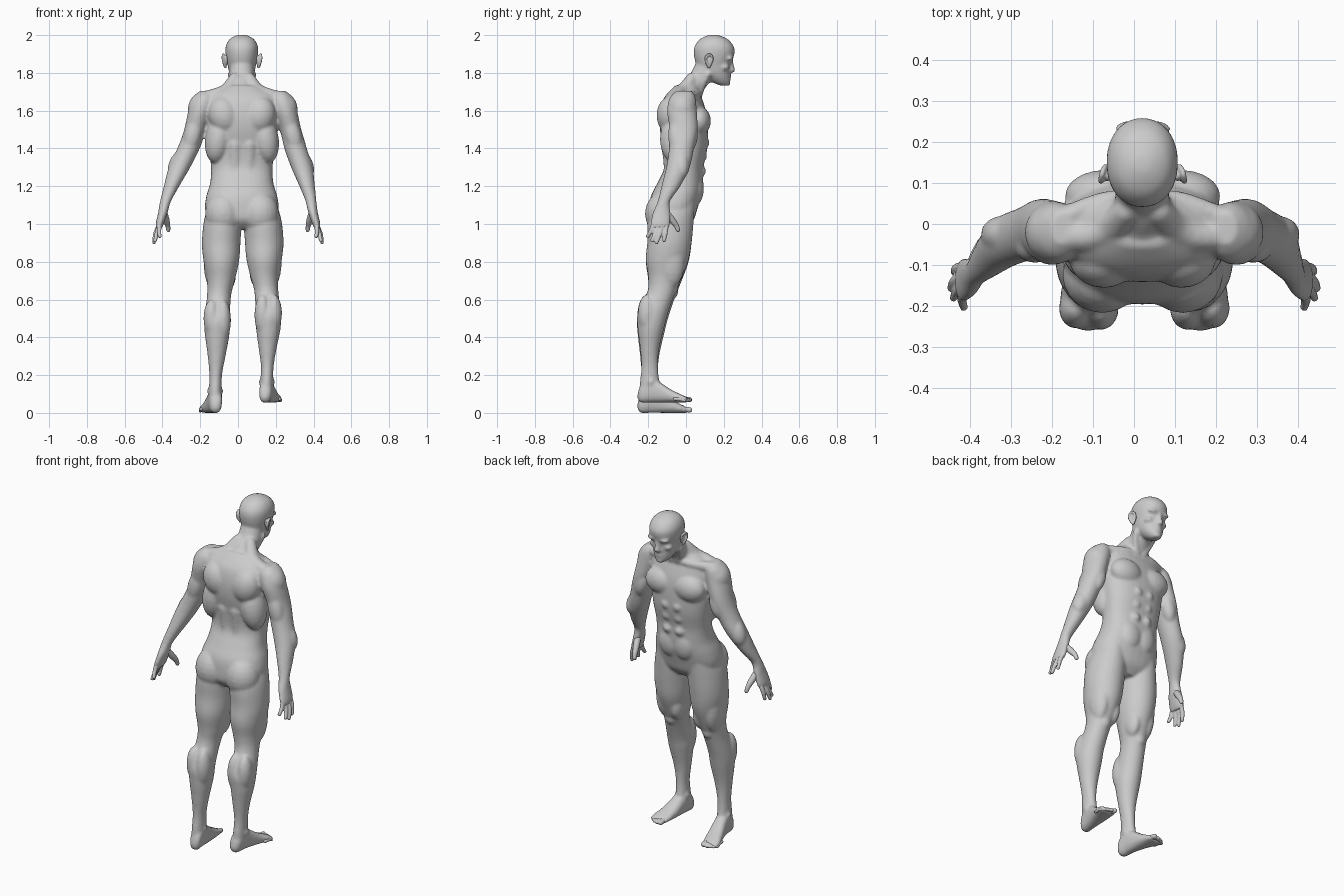
import bpy, bmesh
from math import cos, sin, tau, copysign
from mathutils import Vector, Matrix

SIDES = (-1, 1)


def unit_ball(u, v):
    """Vertices and faces of a unit ball, made once and reused."""
    bm = bmesh.new()
    bmesh.ops.create_uvsphere(bm, u_segments=u, v_segments=v, radius=1)
    bm.verts.index_update()
    data = [p.co.copy() for p in bm.verts], [[p.index for p in f.verts] for f in bm.faces]
    bm.free()
    return data


BALL, BEAD = unit_ball(20, 12), unit_ball(10, 6)


def spline(rows, sub=5):
    """Catmull-Rom interpolation of rows of numbers."""
    r = [Vector(x) for x in rows]
    out = []
    for i in range(len(r) - 1):
        a, b, c, d = r[max(i - 1, 0)], r[i], r[i + 1], r[min(i + 2, len(r) - 1)]
        for k in range(sub):
            t = k / sub
            out.append(0.5 * (2 * b + (c - a) * t + (2 * a - 5 * b + 4 * c - d) * t * t
                              + (3 * b - a - 3 * c + d) * t ** 3))
    return out + [r[-1]]


def loft(mesh, rows, place, axis='Z', power=2.0, n=32):
    """Skin rounded sections; row = (station, x0, x1, low, high)."""
    verts, faces = mesh
    start = len(verts)
    sections = spline(rows)
    for s, x0, x1, a0, a1 in sections:
        for k in range(n):
            c, d = cos(tau * k / n), sin(tau * k / n)
            x = (x0 + x1) / 2 + (x1 - x0) / 2 * copysign(abs(c) ** (2 / power), c)
            a = (a0 + a1) / 2 + (a1 - a0) / 2 * copysign(abs(d) ** (2 / power), d)
            verts.append(place(x, a, s) if axis == 'Z' else place(x, s, a))
    for i in range(len(sections) - 1):
        p = start + i * n
        for k in range(n):
            j = (k + 1) % n
            faces.append([p + k, p + j, p + n + j, p + n + k])
    faces.append([start + k for k in reversed(range(n))])
    faces.append([len(verts) - n + k for k in range(n)])


def blob(mesh, pos, rad, rot=None, ball=BALL):
    verts, faces = mesh
    m = Matrix.Translation(pos)
    if rot:
        m = m @ Matrix.Rotation(rot[0], 4, rot[1])
    m = m @ Matrix.Diagonal((*rad, 1))
    start = len(verts)
    verts.extend(m @ v for v in ball[0])
    faces.extend([start + i for i in f] for f in ball[1])


def tube(mesh, rows, place, sub=5):
    """String of overlapping balls; row = (x, y, z, radius)."""
    for x, y, z, r in spline(rows, sub):
        blob(mesh, place(x, y, z), (r, r, r), ball=BEAD)


def finish(mesh, name, voxel, smooth):
    me = bpy.data.meshes.new(name)
    me.from_pydata([tuple(v) for v in mesh[0]], [], mesh[1])
    me.update()
    ob = bpy.data.objects.new(name, me)
    bpy.context.collection.objects.link(ob)
    rm = ob.modifiers.new("blend", 'REMESH')
    rm.mode = 'VOXEL'
    rm.voxel_size = voxel
    rm.use_smooth_shade = True
    sm = ob.modifiers.new("soften", 'SMOOTH')
    sm.factor = 0.5
    sm.iterations = smooth


# Placement per side: the pose is slightly off-centre and one leg is lifted
def mid(x, y, z):
    return Vector((x + 0.02, y, z))


def trunk_side(s):
    return lambda x, y, z: Vector((s * x + 0.021, y, z))


def arm_side(s):
    return lambda x, y, z: Vector((s * x + 0.025 * min(1, max(0, (z - 1.1) / 0.35)), y, z))


def leg_side(s):
    lift = 0.055 if s > 0 else 0.0
    return lambda x, y, z: Vector((s * x + 0.012 + 0.013 * min(1, z / 0.4), y,
                                   z + lift * max(0, 1 - z / 1.0)))


body, hands, toes, ears = ([], []), ([], []), ([], []), ([], [])

# Trunk
loft(body, [(0.975, -.08, .08, -.15, .00), (1.02, -.17, .17, -.19, .04), (1.08, -.195, .195, -.195, .06),
            (1.15, -.187, .187, -.185, .08), (1.22, -.167, .167, -.15, .09), (1.30, -.163, .163, -.115, .093),
            (1.40, -.175, .175, -.12, .113), (1.50, -.19, .19, -.138, .117), (1.58, -.195, .195, -.14, .11),
            (1.65, -.195, .195, -.125, .09), (1.69, -.17, .17, -.10, .075), (1.735, -.09, .09, -.055, .07)],
     mid, power=2.3)
# Neck
loft(body, [(1.64, -.085, .085, -.07, .07), (1.71, -.075, .075, -.055, .095), (1.76, -.066, .066, -.015, .135),
            (1.80, -.064, .064, .025, .16), (1.86, -.062, .062, .055, .18)], mid)
# Head
loft(body, [(1.732, -.02, .02, .185, .222), (1.75, -.04, .04, .14, .233), (1.78, -.059, .059, .10, .233),
            (1.81, -.069, .069, .072, .234), (1.845, -.076, .076, .054, .237), (1.88, -.083, .083, .044, .251),
            (1.92, -.087, .087, .041, .258), (1.95, -.082, .082, .05, .247), (1.978, -.065, .065, .073, .222),
            (1.995, -.038, .038, .105, .185), (2.002, -.015, .015, .13, .16)], mid, power=2.15)
# Nose, lips and chin
tube(body, [(0, .24, 1.868, .011), (0, .242, 1.84, .013), (0, .245, 1.816, .0165)], mid)
blob(body, mid(0, .226, 1.783), (.026, .015, .008))
blob(body, mid(0, .225, 1.77), (.022, .014, .008))
blob(body, mid(0, .219, 1.745), (.024, .017, .015))

for s in SIDES:
    t, a, l = trunk_side(s), arm_side(s), leg_side(s)
    # Brows, cheekbones and nostrils
    blob(body, t(.036, .232, 1.876), (.034, .020, .011))
    blob(body, t(.046, .205, 1.83), (.026, .024, .018))
    blob(body, t(.011, .238, 1.812), (.011, .012, .009))
    # Chest, belly and collar muscles
    blob(body, t(.092, .068, 1.545), (.098, .064, .078))
    for z, y in ((1.43, .085), (1.36, .072), (1.28, .066)):
        blob(body, t(.038, y, z), (.036, .040, .036))
    blob(body, t(.045, .05, 1.19), (.07, .045, .09))
    tube(body, [(.015, .07, 1.69, .02), (.1, .055, 1.685, .024), (.19, .015, 1.675, .03)], t)
    tube(body, [(.04, .03, 1.77, .032), (.08, -.01, 1.70, .045), (.14, -.03, 1.68, .04),
                (.20, -.025, 1.66, .042)], t)
    tube(body, [(.06, .115, 1.79, .018), (.045, .09, 1.74, .018), (.018, .075, 1.69, .016)], t)
    # Shoulder blades, broad back muscles and spine columns
    blob(body, t(.095, -.085, 1.575), (.082, .071, .10), (s * .25, 'Y'))
    blob(body, t(.125, -.06, 1.45), (.07, .078, .13), (s * -.15, 'Y'))
    tube(body, [(.035, -.11, 1.15, .05), (.036, -.083, 1.28, .038), (.038, -.092, 1.42, .042)], t, 8)
    # Buttocks
    blob(body, t(.098, -.122, 1.055), (.098, .095, .115))
    # Leg
    loft(body, [(1.14, .05, .165, -.14, .05), (1.03, .01, .203, -.20, .042), (.90, .012, .216, -.205, .03),
                (.80, .02, .207, -.213, .014), (.70, .042, .19, -.20, -.022), (.62, .062, .189, -.205, -.055),
                (.50, .068, .203, -.256, -.095), (.42, .070, .201, -.256, -.115), (.30, .088, .182, -.243, -.142),
                (.20, .103, .17, -.236, -.148), (.10, .102, .17, -.245, -.14), (.05, .105, .165, -.24, -.14)], l)
    # Thigh muscles, kneecap, calf heads and ankle bones
    blob(body, l(.075, -.075, .74), (.04, .06, .09))
    blob(body, l(.155, -.08, .80), (.052, .075, .15))
    blob(body, l(.122, -.075, .645), (.036, .035, .042))
    blob(body, l(.105, -.205, .49), (.043, .053, .11))
    blob(body, l(.165, -.205, .50), (.043, .05, .10))
    for x in (.108, .166):
        blob(body, l(x, -.185, .115), (.013, .02, .02))
    # Foot
    loft(body, [(-.256, .118, .143, .02, .05), (-.238, .100, .162, 0, .10), (-.19, .100, .172, 0, .14),
                (-.14, .102, .182, 0, .115), (-.08, .107, .20, 0, .073), (-.03, .115, .218, 0, .047),
                (.0, .122, .22, 0, .032), (.008, .13, .212, .004, .026)], l, axis='Y', power=2.5)
    # Toes
    for x, y, r in ((.140, .020, .0145), (.163, .021, .011), (.181, .014, .0105),
                    (.197, .004, .010), (.211, -.008, .0095)):
        tube(toes, [(x - .004, y - .05, .02, r * 1.1), (x, y - .02, .018, r), (x + .001, y, r + .001, r)], l)
    # Arm and palm
    loft(body, [(1.705, .175, .225, -.05, .03), (1.67, .145, .265, -.085, .05), (1.60, .16, .288, -.10, .057),
                (1.50, .195, .310, -.087, .061), (1.40, .224, .343, -.09, .042), (1.30, .267, .381, -.105, .02),
                (1.20, .318, .400, -.13, -.03), (1.12, .356, .414, -.15, -.084), (1.06, .372, .423, -.176, -.082),
                (1.00, .393, .436, -.19, -.083), (.975, .405, .433, -.185, -.095)], a)
    # Deltoid, biceps, triceps and forearm
    blob(body, a(.218, -.02, 1.615), (.072, .075, .085), (s * -.3, 'Y'))
    blob(body, a(.245, .02, 1.47), (.04, .043, .085), (s * -.25, 'Y'))
    blob(body, a(.265, -.055, 1.47), (.045, .04, .10), (s * -.25, 'Y'))
    blob(body, a(.335, -.025, 1.315), (.047, .045, .08), (s * -.4, 'Y'))
    # Fingers and thumb
    for base, knuckle, tip in (((.415, -.172, 1.0), (.418, -.185, .965), (.414, -.202, .935)),
                               ((.417, -.15, .995), (.43, -.163, .95), (.439, -.18, .912)),
                               ((.418, -.128, .995), (.438, -.14, .945), (.445, -.156, .902)),
                               ((.416, -.104, 1.0), (.432, -.108, .955), (.437, -.116, .914))):
        tube(hands, [(*base, .014), (*knuckle, .0125), (*tip, .0105)], a, 6)
    tube(hands, [(.395, -.115, 1.07, .02), (.381, -.077, 1.025, .019), (.372, -.052, .992, .0145),
                 (.369, -.042, .968, .012)], a)
    # Ears: rim, lobe and inner bowl
    tube(ears, [(.085, .138, 1.862, .007), (.092, .138, 1.885, .007), (.099, .122, 1.897, .007),
                (.102, .105, 1.88, .007), (.098, .108, 1.855, .007), (.088, .122, 1.832, .0085)], t)
    blob(ears, t(.085, .122, 1.865), (.010, .017, .03), (.25, 'X'))

finish(body, "body", 0.008, 6)
finish(hands, "fingers", 0.005, 2)
finish(toes, "toes", 0.005, 2)
finish(ears, "ears", 0.004, 1)
